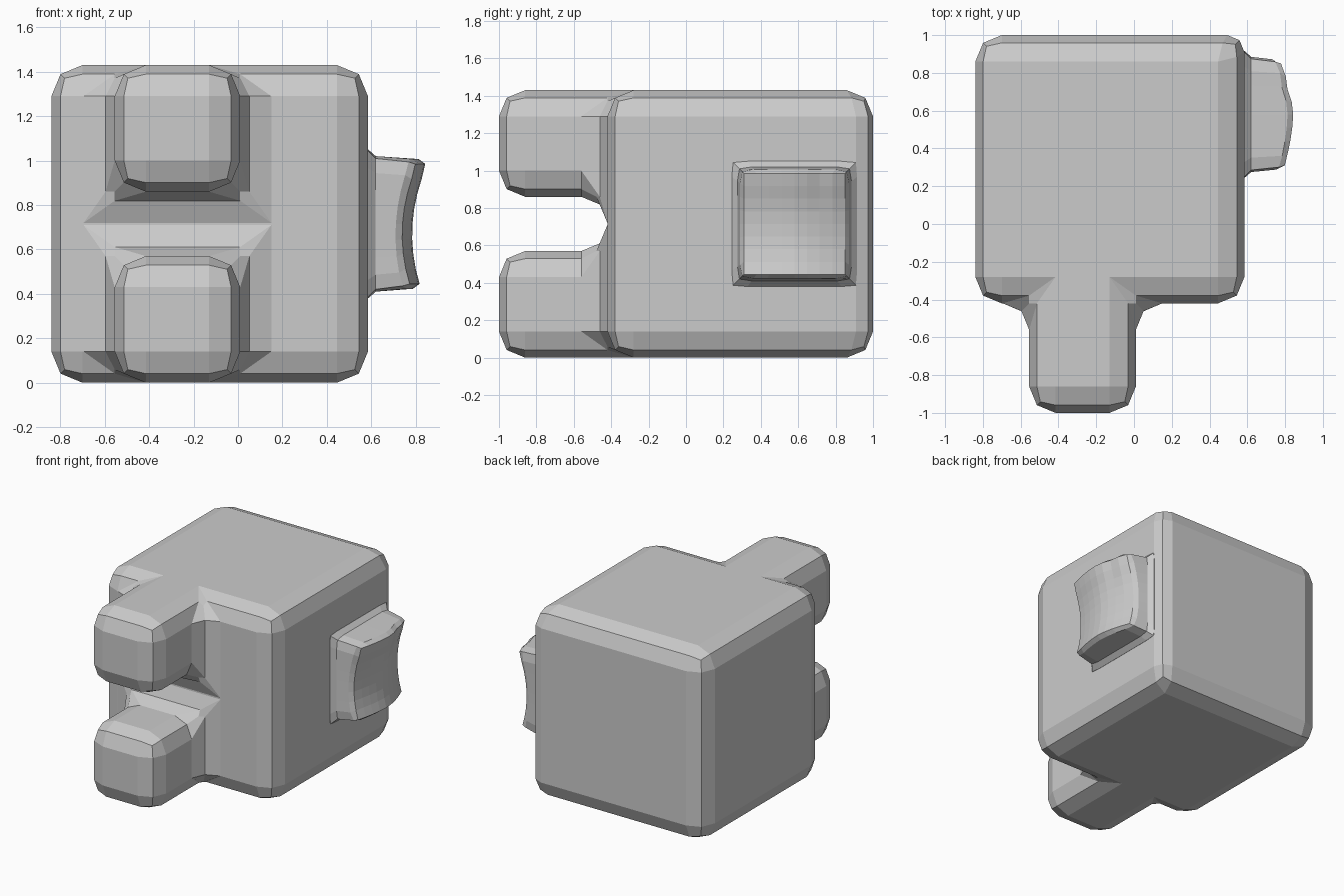
import bpy, bmesh, math

if "Cube" in bpy.data.objects:
    bpy.data.objects.remove(bpy.data.objects["Cube"])

def finish(bm, name):
    bmesh.ops.recalc_face_normals(bm, faces=bm.faces[:])
    me = bpy.data.meshes.new(name)
    bm.to_mesh(me)
    bm.free()
    ob = bpy.data.objects.new(name, me)
    bpy.context.collection.objects.link(ob)
    return ob

# Body block with two front prongs: outer shell of filled grid cells
xs = [-0.84, -0.555, 0.01, 0.585]
ys = [-1.0, -0.42, 1.0]
zs = [0.0, 0.57, 0.86, 1.43]

def filled(c):
    i, j, k = c
    if not (0 <= i < 3 and 0 <= j < 2 and 0 <= k < 3):
        return False
    return j == 1 or (i == 1 and k != 1)

bm = bmesh.new()
for i in range(3):
    for j in range(2):
        for k in range(3):
            c = (i, j, k)
            if not filled(c):
                continue
            for axis in range(3):
                for side in (0, 1):
                    n = list(c)
                    n[axis] += 2 * side - 1
                    if filled(n):
                        continue
                    u, v = (axis + 1) % 3, (axis + 2) % 3
                    quad = []
                    for du, dv in ((0, 0), (1, 0), (1, 1), (0, 1)):
                        p = list(c)
                        p[axis] += side
                        p[u] += du
                        p[v] += dv
                        quad.append(bm.verts.new((xs[p[0]], ys[p[1]], zs[p[2]])))
                    bm.faces.new(quad)
bmesh.ops.remove_doubles(bm, verts=bm.verts[:], dist=1e-4)
bmesh.ops.recalc_face_normals(bm, faces=bm.faces[:])
bmesh.ops.dissolve_limit(bm, angle_limit=math.radians(1),
                         verts=bm.verts[:], edges=bm.edges[:])

# Tighter bevel on the upright edge behind the knob
weight = bm.edges.layers.float.new("bevel_weight_edge")
for e in bm.edges:
    behind = all(v.co.x > 0.5 and v.co.y > 0.9 for v in e.verts)
    e[weight] = 0.65 if behind else 1.0
body = finish(bm, "body")
bevel = body.modifiers.new("Bevel", 'BEVEL')
bevel.width = 0.14
bevel.segments = 2
bevel.limit_method = 'WEIGHT'
bevel.use_clamp_overlap = False

# Side knob: saddle-shaped cap with walls and a flared foot
CY, CZ, HALF, N = 0.58, 0.715, 0.27, 8

def cap_x(s, t):
    hollow = 0.05 * (1 - min(1, abs(t + 0.1)) ** 2)
    lean = 0.008 * t
    dome = 0.045 * abs(s) ** 1.6 + 0.02 * max(0, s) ** 2
    groove = 0.012 * math.exp(-((s - 0.45) / 0.15) ** 2) * max(0, t)
    return 0.835 - hollow + lean - dome - groove

bm = bmesh.new()
grid = []
for a in range(N + 1):
    row = []
    for b in range(N + 1):
        s, t = 2 * a / N - 1, 2 * b / N - 1
        row.append(bm.verts.new((cap_x(s, t), CY + HALF * s, CZ + HALF * t)))
    grid.append(row)
for a in range(N):
    for b in range(N):
        bm.faces.new((grid[a][b], grid[a + 1][b], grid[a + 1][b + 1], grid[a][b + 1]))

loop = ([grid[a][0] for a in range(N)] + [grid[N][b] for b in range(N)]
        + [grid[a][N] for a in range(N, 0, -1)] + [grid[0][b] for b in range(N, 0, -1)])
cap = [v.co.copy() for v in loop]
# Each ring: half size, fixed x (None follows the cap), corner pull
for half, x, corner in ((0.292, None, 0.955), (0.305, 0.62, 0.965),
                        (0.335, 0.586, 0.98), (0.335, 0.53, 0.98)):
    ring = []
    for p in cap:
        s, t = (p.y - CY) / HALF, (p.z - CZ) / HALF
        k = half * (corner if min(abs(s), abs(t)) > 0.99 else 1)
        ring.append(bm.verts.new((p.x - 0.03 if x is None else x,
                                  CY + k * s, CZ + k * t)))
    for i in range(len(ring)):
        j = (i + 1) % len(ring)
        bm.faces.new((loop[i], loop[j], ring[j], ring[i]))
    loop = ring
bm.faces.new(loop)
finish(bm, "side_knob")
